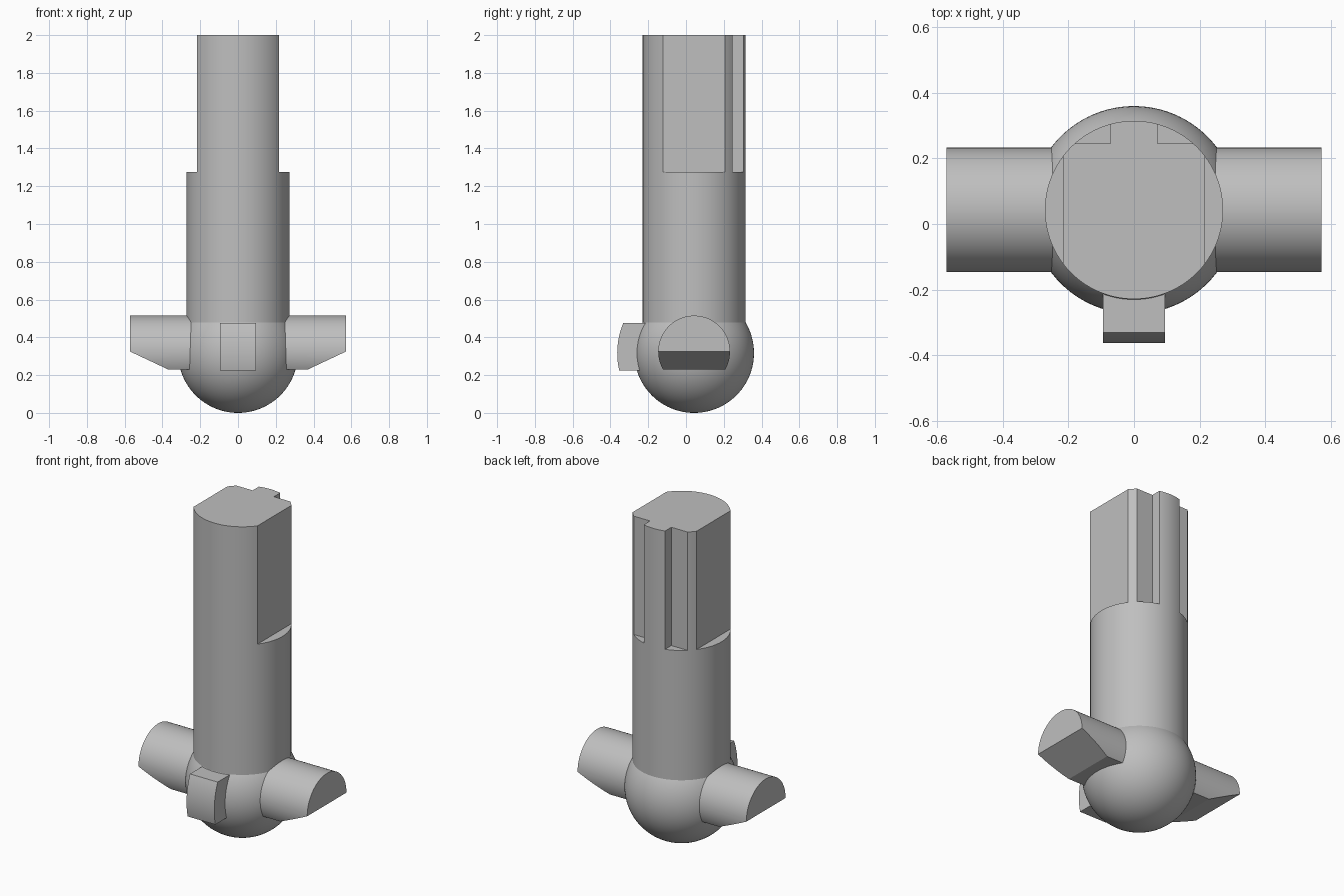
import bpy, bmesh
from math import sin, cos, asin, sqrt, pi, radians
from mathutils import Matrix, Vector

cube = bpy.data.objects.get("Cube")
if cube:
    bpy.data.objects.remove(cube, do_unlink=True)

AXIS_Y = 0.043
BALL_R = 0.317
SHAFT_R = 0.272
STEP_Z = 1.275
TOP_Z = 2.0

grey = bpy.data.materials.new("plain grey")
grey.use_nodes = True
color = (0.52, 0.52, 0.52, 1)
grey.diffuse_color = color
grey.node_tree.nodes["Principled BSDF"].inputs["Base Color"].default_value = color


def finish(name, bm, smooth=True):
    bmesh.ops.recalc_face_normals(bm, faces=bm.faces)
    mesh = bpy.data.meshes.new(name)
    bm.to_mesh(mesh)
    bm.free()
    mesh.materials.append(grey)
    obj = bpy.data.objects.new(name, mesh)
    bpy.context.collection.objects.link(obj)
    if smooth:
        bpy.ops.object.select_all(action='DESELECT')
        obj.select_set(True)
        bpy.context.view_layer.objects.active = obj
        bpy.ops.object.shade_smooth_by_angle(angle=radians(25))
    return obj


def extrude(name, points, vector):
    """Close a 3D outline with a face and extrude it along a vector."""
    bm = bmesh.new()
    face = bm.faces.new([bm.verts.new(p) for p in points])
    new = bmesh.ops.extrude_face_region(bm, geom=[face], use_keep_orig=True)["geom"]
    verts = [v for v in new if isinstance(v, bmesh.types.BMVert)]
    bmesh.ops.translate(bm, verts=verts, vec=vector)
    return finish(name, bm)


def arc(start, end, count):
    angles = [start + (end - start) * i / count for i in range(count + 1)]
    return [(SHAFT_R * cos(a), SHAFT_R * sin(a)) for a in angles]


# Ball foot
bm = bmesh.new()
bmesh.ops.create_uvsphere(bm, u_segments=96, v_segments=48, radius=BALL_R,
                          matrix=Matrix.Translation((0, AXIS_Y, BALL_R)))
finish("ball_foot", bm)

# Full round lower shaft, rooted inside the ball
circle = arc(0, 2 * pi, 96)[:-1]
extrude("lower_shaft", [(x, y + AXIS_Y, 0.35) for x, y in circle],
        (0, 0, STEP_Z - 0.35))

# Upper shaft: side flats, and two back notches that leave a central key
flat_x, key_x, notch_y = 0.217, 0.072, 0.202
flat_a = asin(sqrt(SHAFT_R ** 2 - flat_x ** 2) / SHAFT_R)
key_a = pi / 2 - asin(key_x / SHAFT_R)
half = (arc(-pi / 2, -flat_a, 18) + arc(flat_a, asin(notch_y / SHAFT_R), 4)
        + [(key_x, notch_y)] + arc(key_a, pi / 2, 6))
outline = half + [(-x, y) for x, y in half[-2:0:-1]]
extrude("upper_shaft", [(x, y + AXIS_Y, STEP_Z) for x, y in outline],
        (0, 0, TOP_Z - STEP_Z))

# Side arms: horizontal cylinders with a flat underside and sloped tips
for side, name in ((1, "left_arm"), (-1, "right_arm")):
    bm = bmesh.new()
    place = Matrix.Translation((side * 0.386, AXIS_Y, 0.325)) @ Matrix.Rotation(pi / 2, 4, 'Y')
    bmesh.ops.create_cone(bm, cap_ends=True, segments=96, radius1=0.19,
                          radius2=0.19, depth=0.372, matrix=place)
    cuts = [((0, 0, 0.23), (0, 0, -1)),
            ((side * 0.37, 0, 0.23), (side * 0.095, 0, -0.202))]
    for point, normal in cuts:
        geom = bm.verts[:] + bm.edges[:] + bm.faces[:]
        cut = bmesh.ops.bisect_plane(bm, geom=geom, plane_co=point,
                                     plane_no=Vector(normal).normalized(), clear_outer=True)
        rim = [e for e in cut["geom_cut"] if isinstance(e, bmesh.types.BMEdge)]
        bmesh.ops.contextual_create(bm, geom=rim)
    finish(name, bm)

# Front tab with a curved outer face concentric with the ball
tab_r, low, high, steps = 0.407, 0.225, 0.477, 16
heights = [low + (high - low) * i / steps for i in range(steps + 1)]
side_outline = [(AXIS_Y - sqrt(tab_r ** 2 - (z - BALL_R) ** 2), z) for z in heights]
side_outline += [(-0.19, high), (-0.19, low)]
extrude("front_tab", [(-0.094, y, z) for y, z in side_outline], (0.188, 0, 0))
